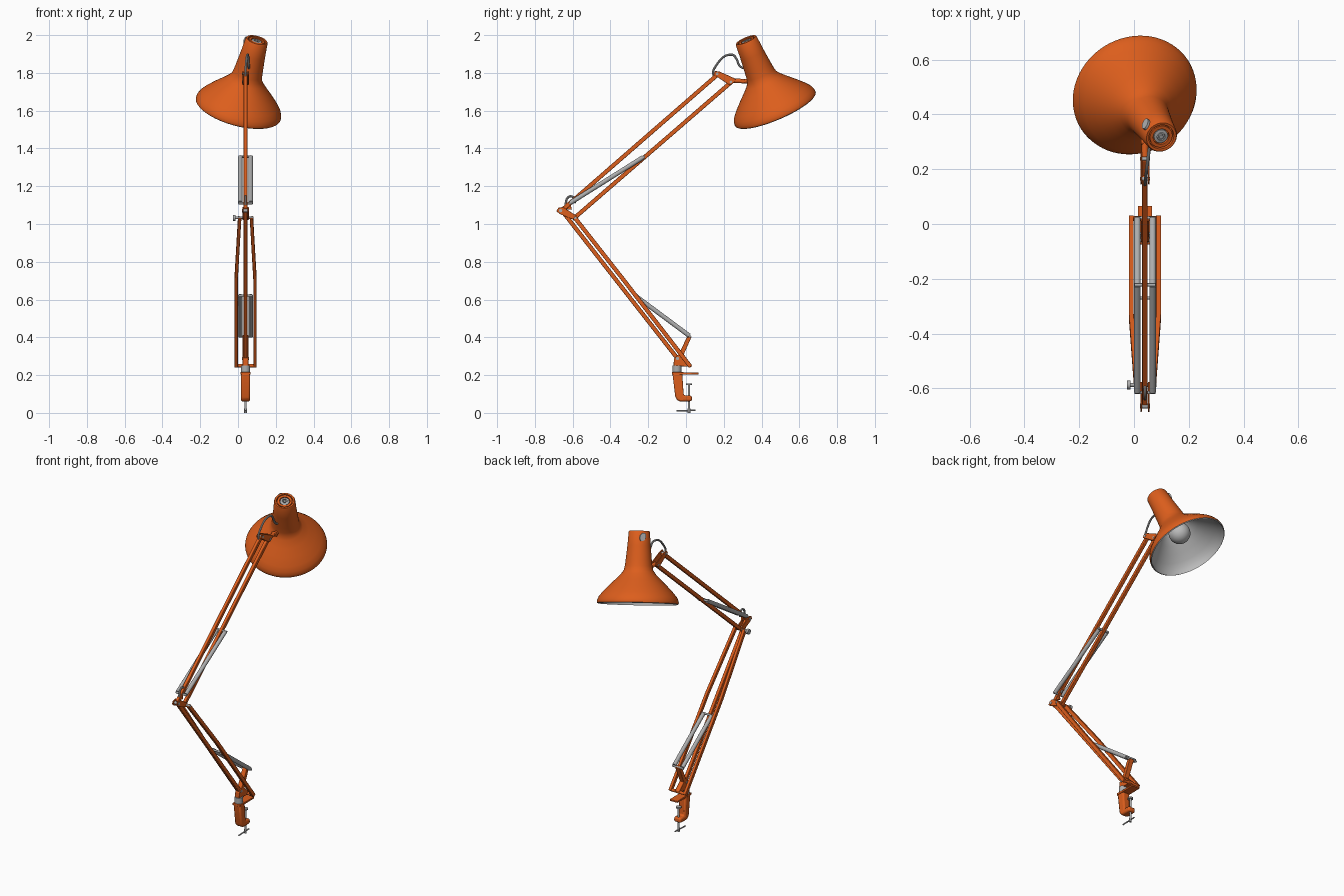
import bpy, bmesh, math
from mathutils import Vector, Matrix

if "Cube" in bpy.data.objects:
    bpy.data.objects.remove(bpy.data.objects["Cube"])

CX = 0.040  # plane of the arm


def material(name, col):
    m = bpy.data.materials.new(name)
    m.diffuse_color = (*col, 1)
    m.use_nodes = True
    m.node_tree.nodes["Principled BSDF"].inputs["Base Color"].default_value = m.diffuse_color
    return m


ORANGE = material("orange_paint", (0.72, 0.112, 0.012))
STEEL = material("light_steel", (0.42, 0.42, 0.42))
LINING = material("white_lining", (0.50, 0.50, 0.50))


def finish(name, bm, mats, bevel=0):
    bmesh.ops.recalc_face_normals(bm, faces=bm.faces)
    me = bpy.data.meshes.new(name)
    bm.to_mesh(me)
    bm.free()
    ob = bpy.data.objects.new(name, me)
    bpy.context.collection.objects.link(ob)
    for m in mats:
        me.materials.append(m)
    if bevel:
        b = ob.modifiers.new("bevel", 'BEVEL')
        b.width, b.segments = bevel, 2
    bpy.context.view_layer.objects.active = ob
    ob.select_set(True)
    bpy.ops.object.shade_smooth_by_angle(angle=math.radians(35))
    ob.select_set(False)
    return ob


def sweep(name, path, w, h, mat, n=4, bevel=0):
    """Section w (sideways) by h swept along a path; n=4 gives a box section."""
    path = [Vector(p) for p in path]
    bm = bmesh.new()
    rings = []
    k = math.sqrt(0.5) if n == 4 else 0.5
    for i, p in enumerate(path):
        t = (path[min(i + 1, len(path) - 1)] - path[max(i - 1, 0)]).normalized()
        ref = Vector((1, 0, 0)) if abs(t.x) < 0.8 else Vector((0, 1, 0))
        s = (ref - ref.dot(t) * t).normalized()
        u = t.cross(s)
        rings.append([bm.verts.new(p + s * math.cos(a) * w * k + u * math.sin(a) * h * k)
                      for a in ((j + 0.5) * math.tau / n for j in range(n))])
    for a, b in zip(rings, rings[1:]):
        for j in range(n):
            bm.faces.new((a[j], a[(j + 1) % n], b[(j + 1) % n], b[j]))
    bm.faces.new(rings[0])
    bm.faces.new(rings[-1])
    return finish(name, bm, [mat], bevel)


def rod(name, p, q, r, mat):
    return sweep(name, [p, q], 2 * r, 2 * r, mat, 20)


def pin(name, y, z, half, r, mat):
    return rod(name, (CX - half, y, z), (CX + half, y, z), r, mat)


def plate(name, yz, x, thick, mat, bevel=0.002):
    """Polygon in the side plane, extruded along x."""
    bm = bmesh.new()
    a, b = ([bm.verts.new((x + s * thick / 2, y, z)) for y, z in yz] for s in (-1, 1))
    n = len(yz)
    bm.faces.new(a)
    bm.faces.new(b)
    for j in range(n):
        bm.faces.new((a[j], a[(j + 1) % n], b[(j + 1) % n], b[j]))
    return finish(name, bm, [mat], bevel)


def cable(name, pts, r, mat):
    """Rounded wire through the points."""
    P = [Vector(p) for p in pts]
    P = [2 * P[0] - P[1]] + P + [2 * P[-1] - P[-2]]
    out = []
    for a, b, c, d in zip(P, P[1:], P[2:], P[3:]):
        for i in range(6):
            t = i / 6
            out.append(0.5 * (2 * b + (c - a) * t + (2 * a - 5 * b + 4 * c - d) * t * t
                              + (3 * b - a - 3 * c + d) * t ** 3))
    return sweep(name, out + [P[-2]], 2 * r, 2 * r, mat, 10)


# Head axis, from rim centre up to the cap
RIM = Vector((0, 0.475, 1.605))
AXIS = Vector((0.100, -0.158, 0.37)).normalized()
HEAD = Matrix.Translation(RIM) @ AXIS.to_track_quat('Z', 'Y').to_matrix().to_4x4()


def lathe(name, prof, mats, rule=None, n=64):
    """Revolve (radius, height) points about the head axis."""
    bm = bmesh.new()
    rings = []
    for r, z in prof:
        if r < 1e-5:
            rings.append([bm.verts.new(HEAD @ Vector((0, 0, z)))] * n)
        else:
            rings.append([bm.verts.new(HEAD @ Vector((r * math.cos(j * math.tau / n), r * math.sin(j * math.tau / n), z)))
                          for j in range(n)])
    for i, (a, b) in enumerate(zip(rings, rings[1:])):
        for j in range(n):
            vs = list(dict.fromkeys((a[j], a[(j + 1) % n], b[(j + 1) % n], b[j])))
            if len(vs) > 2:
                f = bm.faces.new(vs)
                f.material_index = rule(i) if rule else 0
    return finish(name, bm, mats)


# Shade: orange outside, white lining and rim edge, stepped cap on top
outer = [(0.046, 0.395), (0.047, 0.413), (0.056, 0.414), (0.060, 0.408), (0.066, 0.33), (0.074, 0.25),
         (0.078, 0.215), (0.083, 0.193), (0.097, 0.172), (0.130, 0.138), (0.167, 0.102), (0.203, 0.064),
         (0.222, 0.040), (0.230, 0.022), (0.232, 0.010), (0.231, 0.004)]
inner = [(0.226, 0.0), (0.225, 0.012), (0.215, 0.038), (0.196, 0.062), (0.161, 0.098), (0.124, 0.132),
         (0.092, 0.165), (0.076, 0.192), (0.068, 0.24), (0.0, 0.25)]
lathe("shade", outer + inner, [ORANGE, LINING], lambda i: int(i >= len(outer) - 1))
lathe("cap_recess", [(0.047, 0.397), (0, 0.397)], [ORANGE])
lathe("cap_ring", [(0.042, 0.396), (0.042, 0.411), (0.030, 0.411), (0.030, 0.396)], [ORANGE])
lathe("cap_button", [(0.026, 0.396), (0.026, 0.408), (0.015, 0.410), (0.014, 0.404), (0.009, 0.404),
                     (0.008, 0.412), (0, 0.412)], [STEEL])
# Bulb and socket
lathe("bulb", [(0, 0.05)] + [(0.062 * math.sin(a), 0.112 - 0.062 * math.cos(a))
      for a in (k * math.pi / 16 for k in range(1, 14))] + [(0.026, 0.19)], [LINING], n=40)
lathe("socket", [(0.030, 0.18), (0.030, 0.25)], [STEEL])

# Switch tab on the side of the cap
out = Vector((-0.053, 0.043, 0))
out = (out - out.dot(AXIS) * AXIS).normalized()
c = RIM + AXIS * 0.378
sweep("switch_tab", [c + out * 0.050, c + out * 0.069], 0.034, 0.050, STEEL, 20)

# Upper arm: two parallel bars
sweep("upper_arm_top_bar", [(CX, -0.655, 1.075), (CX, 0.172, 1.795)], 0.020, 0.022, ORANGE, bevel=0.003)
sweep("upper_arm_lower_bar", [(CX, -0.590, 1.033), (CX, 0.238, 1.750)], 0.020, 0.022, ORANGE, bevel=0.003)

# Lower arm: single centre bar and a pair of bent side bars
sweep("lower_arm_centre_bar", [(CX, -0.655, 1.068), (CX, -0.045, 0.288)], 0.020, 0.022, ORANGE, bevel=0.003)
for s in (-1, 1):
    sweep("lower_arm_side_bar", [(CX + s * 0.050, 0.024, 0.245), (CX + s * 0.050, -0.335, 0.71),
                                 (CX + s * 0.031, -0.590, 1.035)], 0.018, 0.022, ORANGE, bevel=0.002)
    # Joint plates at elbow and head
    x = CX + s * 0.014
    plate("elbow_plate", [(-0.686, 1.068), (-0.676, 1.086), (-0.652, 1.090), (-0.576, 1.042),
                          (-0.576, 1.026), (-0.592, 1.021), (-0.668, 1.053)], x, 0.006, ORANGE)
    plate("head_plate", [(0.144, 1.792), (0.155, 1.810), (0.180, 1.806), (0.260, 1.770),
                         (0.264, 1.756), (0.236, 1.736), (0.220, 1.742)], x, 0.006, ORANGE)
    # Tension springs
    xs = CX + s * 0.028
    rod("lower_spring", (xs, -0.268, 0.620), (xs, 0.018, 0.408), 0.012, STEEL)
    rod("upper_spring", (xs, -0.612, 1.112), (xs, -0.226, 1.354), 0.012, STEEL)

# Solid base bracket
plate("base_bracket", [(0.010, 0.412), (0.030, 0.404), (-0.016, 0.300), (0.030, 0.258), (0.028, 0.243),
                       (-0.066, 0.250), (-0.064, 0.285), (-0.036, 0.315)], CX, 0.030, ORANGE)
# Spring cross pins
for y, z in ((-0.270, 0.622), (0.022, 0.404), (-0.615, 1.110), (-0.222, 1.356)):
    pin("spring_pin", y, z, 0.038, 0.006, STEEL)
plate("elbow_spring_lug", [(-0.650, 1.08), (-0.632, 1.115), (-0.612, 1.115), (-0.605, 1.075)], CX, 0.012, ORANGE)

# Pivots and the elbow knob
pin("base_side_pivot", 0.020, 0.250, 0.055, 0.009, ORANGE)
pin("base_centre_pivot", -0.045, 0.288, 0.018, 0.008, STEEL)
pin("elbow_pivot", -0.664, 1.071, 0.019, 0.009, STEEL)
pin("elbow_side_pivot", -0.587, 1.033, 0.042, 0.007, STEEL)
rod("elbow_knob_stem", (-0.015, -0.587, 1.033), (CX, -0.587, 1.033), 0.007, STEEL)
rod("elbow_knob", (-0.026, -0.587, 1.033), (-0.012, -0.587, 1.033), 0.016, STEEL)
pin("head_top_pivot", 0.165, 1.795, 0.019, 0.007, STEEL)
pin("head_lower_pivot", 0.238, 1.752, 0.019, 0.007, STEEL)

# Head joint to the shade neck
rod("head_joint", (CX, 0.245, 1.758), (CX, 0.345, 1.756), 0.012, ORANGE)
pin("head_joint_knuckle", 0.300, 1.757, 0.015, 0.012, ORANGE)

# Cables
cable("head_cable", [(CX, 0.150, 1.775), (CX, 0.146, 1.815), (CX + 0.006, 0.195, 1.882), (CX + 0.012, 0.245, 1.896),
                     (CX + 0.015, 0.268, 1.872), (CX + 0.017, 0.285, 1.835), (CX + 0.018, 0.325, 1.82)], 0.006, STEEL)
cable("elbow_cable", [(CX, -0.640, 1.08), (CX, -0.632, 1.13), (CX, -0.612, 1.147), (CX, -0.588, 1.135),
                      (CX, -0.590, 1.11)], 0.006, STEEL)

# Clamp
rod("clamp_collar", (CX, -0.048, 0.212), (CX, -0.048, 0.252), 0.024, STEEL)
plate("clamp_top_jaw", [(-0.074, 0.202), (-0.074, 0.216), (0.066, 0.214), (0.066, 0.204)], CX, 0.052, ORANGE)
plate("clamp_body", [(-0.072, 0.210), (-0.020, 0.210), (-0.012, 0.092), (0.030, 0.092), (0.032, 0.062),
                     (-0.034, 0.060), (-0.050, 0.070), (-0.057, 0.088)], CX, 0.048, ORANGE, 0.009)
rod("clamp_screw", (CX, 0.016, 0.010), (CX, 0.016, 0.155), 0.006, STEEL)
rod("clamp_screw_pad", (CX, 0.016, 0.148), (CX, 0.016, 0.156), 0.016, STEEL)
rod("clamp_screw_hub", (CX, 0.016, 0.0), (CX, 0.016, 0.024), 0.007, STEEL)
rod("clamp_handle", (CX, -0.050, 0.010), (CX, 0.050, 0.014), 0.004, STEEL)
